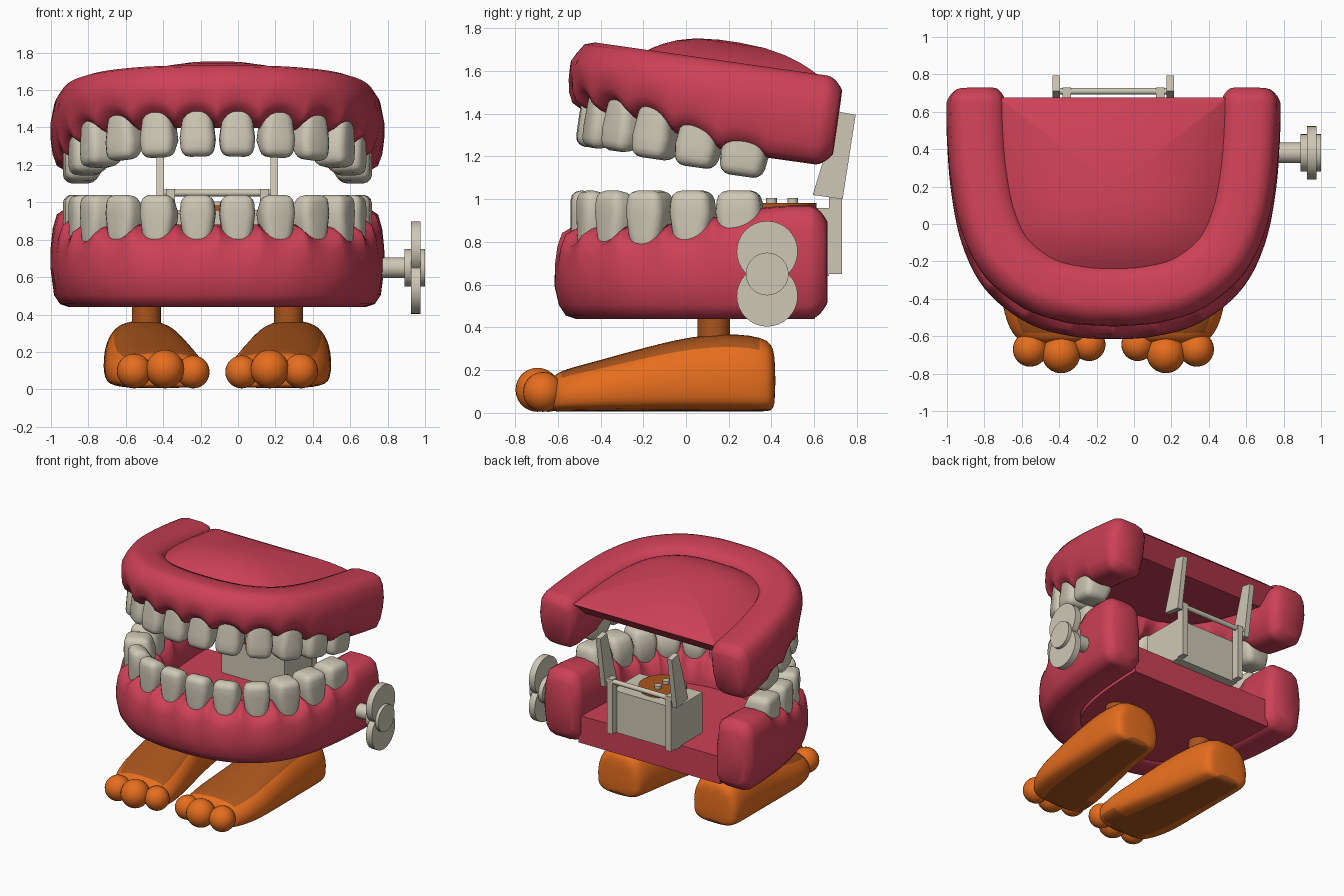
import bpy, bmesh, math
from mathutils import Vector, Matrix

cube = bpy.data.objects.get("Cube")
if cube:
    bpy.data.objects.remove(cube)

CX = -0.11  # middle of the jaws


def material(name, rgb):
    m = bpy.data.materials.new(name)
    m.use_nodes = True
    m.diffuse_color = (*rgb, 1)
    m.node_tree.nodes["Principled BSDF"].inputs["Base Color"].default_value = (*rgb, 1)
    return m


PINK = material("gum_pink", (0.61, 0.052, 0.094))
BONE = material("bone_white", (0.62, 0.575, 0.465))
ORANGE = material("foot_orange", (0.79, 0.155, 0.013))
BROWN = material("dark_orange", (0.4, 0.09, 0.012))


def finish(name, bm, mats, angle=40):
    bmesh.ops.recalc_face_normals(bm, faces=bm.faces)
    me = bpy.data.meshes.new(name)
    bm.to_mesh(me)
    bm.free()
    ob = bpy.data.objects.new(name, me)
    bpy.context.collection.objects.link(ob)
    for m in mats:
        me.materials.append(m)
    bpy.ops.object.select_all(action="DESELECT")
    ob.select_set(True)
    bpy.context.view_layer.objects.active = ob
    bpy.ops.object.shade_smooth_by_angle(angle=math.radians(angle))
    return ob


def loft(bm, rings):
    loops = [[bm.verts.new(p) for p in ring] for ring in rings]
    for a, b in zip(loops, loops[1:]):
        for i in range(len(a)):
            j = (i + 1) % len(a)
            bm.faces.new((a[i], a[j], b[j], b[i]))
    bm.faces.new(loops[0])
    bm.faces.new(loops[-1])


def box(name, lo, hi, mat):
    lo, hi = Vector(lo), Vector(hi)
    bm = bmesh.new()
    bmesh.ops.create_cube(bm, size=1, matrix=Matrix.Translation((lo + hi) / 2) @ Matrix.Diagonal((*(hi - lo), 1)))
    return finish(name, bm, [mat])


def cylinder(name, center, r, depth, axis, mat):
    bm = bmesh.new()
    turn = Matrix.Rotation(math.pi / 2, 4, "Y") if axis == "X" else Matrix()
    bmesh.ops.create_cone(bm, cap_ends=True, segments=32, radius1=r, radius2=r, depth=depth,
                          matrix=Matrix.Translation(center) @ turn)
    return finish(name, bm, [mat])


# Horseshoe centre line, spaced evenly by arc length
half = [(0.735, 0.66), (0.73, 0.45), (0.71, 0.2), (0.66, -0.05), (0.56, -0.25), (0.38, -0.39), (0.18, -0.445)]
ctrl = [Vector(p) for p in half + [(0, -0.455)] + [(-x, y) for x, y in reversed(half)]]
ctrl = [2 * ctrl[0] - ctrl[1]] + ctrl + [2 * ctrl[-1] - ctrl[-2]]
dense = []
for a, b, c, d in zip(ctrl, ctrl[1:], ctrl[2:], ctrl[3:]):
    for k in range(30):
        t = k / 30
        dense.append(0.5 * (2 * b + (c - a) * t + (2 * a - 5 * b + 4 * c - d) * t ** 2 + (3 * b - a - 3 * c + d) * t ** 3))
dense.append(ctrl[-2])
dist = [0]
for a, b in zip(dense, dense[1:]):
    dist.append(dist[-1] + (b - a).length)
HALF = dist[-1] / 2


def along(s):
    """Point and outward direction at arc distance s from the front middle."""
    target = min(max(s + HALF, 0), dist[-1])
    i = max(1, next((k for k, v in enumerate(dist) if v >= target), len(dist) - 1))
    seg = dense[i] - dense[i - 1]
    p = dense[i - 1] + seg * ((target - dist[i - 1]) / seg.length)
    t = (dense[min(i + 3, len(dense) - 1)] - dense[max(i - 4, 0)]).normalized()
    return p, Vector((-t.y, t.x))


TEETH = [0.105, 0.315, 0.52, 0.72, 0.93, 1.15]


def gum_ring(s, drop, rise):
    a = abs(s)
    ramp = min(max((a - rise[0]) / (rise[1] - rise[0]), 0), 1)
    ramp = ramp * ramp * (3 - 2 * ramp)
    crest = 0.44 + 0.09 * ramp - drop
    d = min(abs(a - t) for t in TEETH)
    e = crest - 0.02 - (0.07 - 0.03 * ramp) * max(0, 1 - (d / 0.11) ** 2)
    section = [(-0.06, 0), (0.06, 0), (0.108, 0.016), (0.14, 0.065), (0.16, 0.42 * e), (0.158, 0.62 * e),
               (0.147, 0.82 * e), (0.125, 0.97 * e), (0.08, e + 0.015), (0, crest), (-0.08, e + 0.015),
               (-0.13, e - 0.02), (-0.155, 0.6 * e), (-0.155, 0.07), (-0.12, 0.015)]
    k = 1 - 0.27 * max(0, 1 - (HALF - a) / 0.08) ** 2  # rounded back ends
    p, n = along(s)
    return [(*(p + n * o * k), crest / 2 + (h - crest / 2) * k) for o, h in section]


def jaw(label, frame, drop, rise, sink, dome, thick, undercut):
    # Gum swept along the horseshoe with a scalloped edge
    bm = bmesh.new()
    n = 200
    loft(bm, [gum_ring(HALF * (2 * i / n - 1), drop, rise) for i in range(n + 1)])
    bm.transform(frame)
    finish(label + "_gum", bm, [PINK], 80)

    # Plate between the arms, domed on the outside
    bm = bmesh.new()
    rim = []
    for i in range(161):
        p, out = along(HALF * (i / 80 - 1))
        q = p - out * 0.13
        if q.y < 0.62:
            rim.append(q)
    mid = Vector((0, 0.1))
    rings = [[(q.x, min(q.y, 0.62 - undercut), thick) for q in rim]]
    for r in (1, 0.92, 0.82, 0.7, 0.55, 0.35, 0.1):
        rings.append([(*(mid + (q - mid) * r), sink - dome * (1 - r ** 2.6)) for q in rim])
    loft(bm, rings)
    bm.transform(frame)
    finish(label + "_plate", bm, [PINK])

    # Teeth: rounded blocks, thin at the front and square at the back
    for side in (-1, 1):
        for i, t in enumerate(TEETH):
            p, out = along(side * t)
            w = (0.19, 0.19, 0.19, 0.19, 0.2, 0.215)[i]
            depth = 0.17 if i < 3 else 0.21
            edge = 0.6 if i < 3 else 0.85
            tip = 0.6 - drop + 0.1 * drop * max(0, i - 2)
            bm = bmesh.new()
            rows = []
            for z, kw, kd in ((tip - 0.33, 0.5, 0.8), (tip - 0.2, 0.86, 1), (tip - 0.1, 1, 1), (tip, 0.9, edge)):
                back, front, x = depth * (0.5 - kd), depth / 2, w * kw / 2
                rows.append([(-x, -front, z), (x, -front, z), (x, -back, z), (-x, -back, z)])
            loft(bm, rows)
            turn = Matrix.Rotation(math.atan2(out.y, out.x) + math.pi / 2, 4, "Z")
            bm.transform(frame @ Matrix.Translation((p.x, p.y, 0)) @ turn)
            ob = finish(f"{label}_tooth", bm, [BONE], 180)
            bev = ob.modifiers.new("round", "BEVEL")
            bev.width, bev.segments, bev.angle_limit = 0.045, 3, math.radians(40)


jaw("lower", Matrix.Translation((CX, 0, 0.44)), 0, (0.75, 1.4), 0, 0, 0.21, 0)
tilt = Matrix.Rotation(math.radians(-8.1), 4, "X")
jaw("upper", Matrix.Translation((CX, 0, 1.673)) @ tilt @ Matrix.Diagonal((1, 1, -1, 1))
    @ Matrix.Translation((0, 0.085, 0)), 0.11, (0.55, 1.15), 0.045, 0.14, 0.17, 0.12)

# Clockwork box with its gear
box("mechanism_box", (CX - 0.27, 0.34, 0.64), (CX + 0.27, 0.67, 0.96), BONE)
cylinder("gear", (CX, 0.44, 0.97), 0.17, 0.025, "Z", BROWN)
for y in (0.4, 0.5):
    cylinder("gear_pin", (CX, y, 0.985), 0.025, 0.04, "Z", BONE)

# Hinge: posts, rod and leaning brackets
cylinder("hinge_rod", (CX, 0.71, 1.05), 0.018, 0.6, "X", BONE)
for side in (-1, 1):
    x = CX + side * 0.25
    box("hinge_post", (x - 0.022, 0.67, 0.65), (x + 0.022, 0.73, 1.07), BONE)
    x = CX + side * 0.305
    bm = bmesh.new()
    arm = [(0.593, 1.02), (0.733, 1.0), (0.794, 1.395), (0.712, 1.41)]
    loft(bm, [[(x + dx, y, z) for y, z in arm] for dx in (-0.02, 0.02)])
    finish("hinge_bracket", bm, [BONE])

# Winding key
cylinder("key_shaft", (0.82, 0.38, 0.65), 0.055, 0.2, "X", BONE)
cylinder("key_hub", (0.945, 0.38, 0.65), 0.1, 0.11, "X", BONE)
for z in (0.755, 0.547):
    cylinder("key_wing", (0.95, 0.38, z), 0.143, 0.05, "X", BONE)

# Legs, feet and toes
SOLE = [(-0.84, 0), (0.84, 0), (1.03, 0.17), (1.06, 0.55), (0.84, 0.9), (0.4, 1.04),
        (-0.4, 1.04), (-0.84, 0.9), (-1.06, 0.55), (-1.03, 0.17)]
FOOT = [(0.42, 0.41, 0.15, 0.27), (0.385, 0.41, 0.19, 0.345), (0.1, 0.39, 0.21, 0.36), (-0.2, 0.36, 0.24, 0.29),
        (-0.45, 0.33, 0.26, 0.22), (-0.60, 0.30, 0.23, 0.185), (-0.64, 0.29, 0.18, 0.14)]
for side in (-1, 1):
    cylinder("leg", (CX + side * 0.38, 0.13, 0.39), 0.077, 0.22, "Z", BROWN)
    bm = bmesh.new()
    loft(bm, [[(CX + side * (c + w * u), y, 0.005 + h * v) for u, v in SOLE] for y, c, w, h in FOOT])
    foot = finish("foot", bm, [ORANGE, BROWN], 180)
    # Darker top and sole, bright sides
    for f in foot.data.polygons:
        f.material_index = int((f.normal.z > 0.8 and f.center.y > -0.55) or f.normal.z < -0.8)
    foot.modifiers.new("smooth", "SUBSURF").levels = 2
    for x, y, r in ((0.13, -0.645, 0.088), (0.28, -0.695, 0.103), (0.445, -0.67, 0.093)):
        bm = bmesh.new()
        bmesh.ops.create_uvsphere(bm, u_segments=24, v_segments=14, radius=r,
                                  matrix=Matrix.Translation((CX + side * x, y, r + 0.005)))
        finish("toe", bm, [ORANGE], 180)
